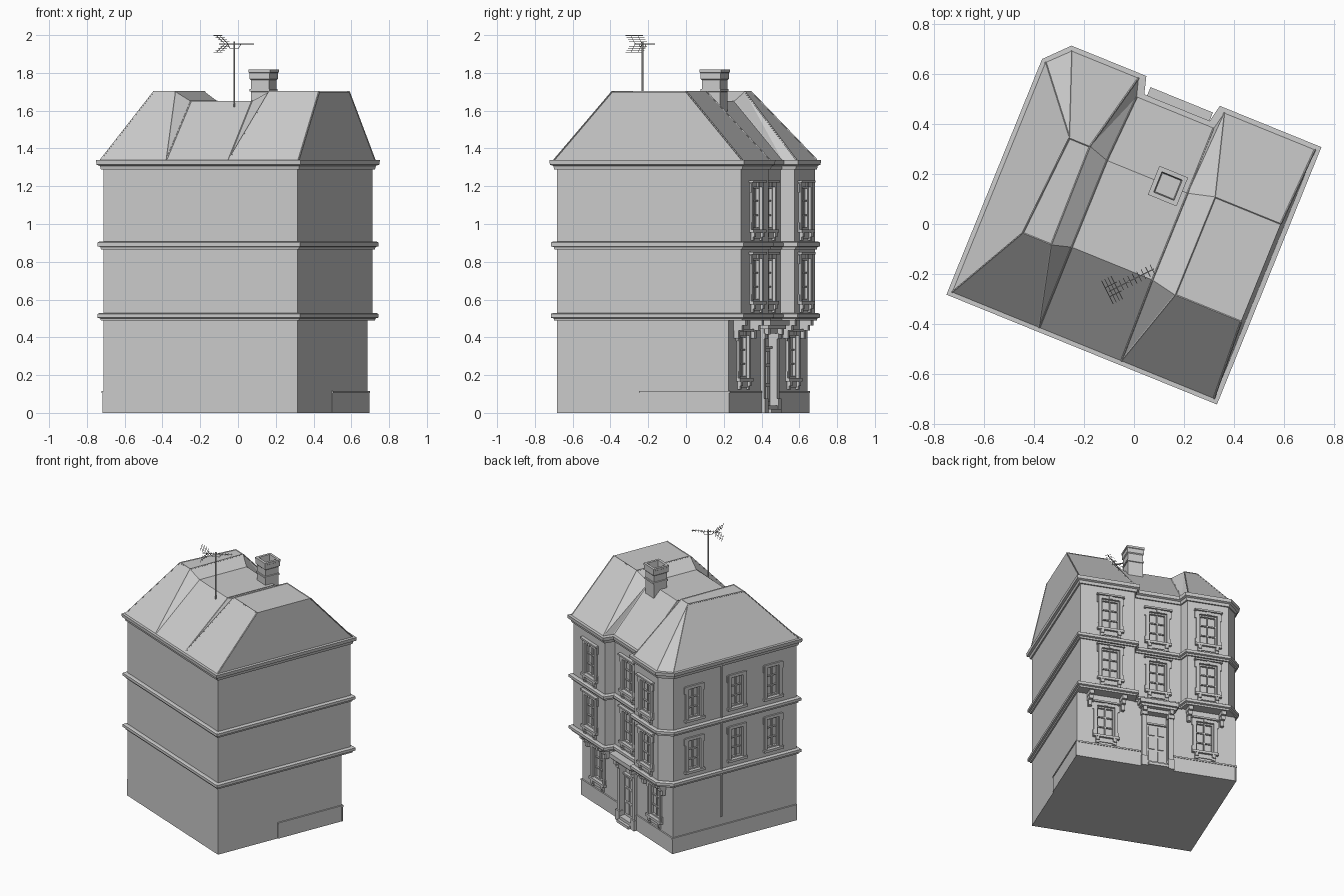
import bpy, bmesh, math
from mathutils import Vector, Matrix

if "Cube" in bpy.data.objects:
    bpy.data.objects.remove(bpy.data.objects["Cube"])

TURN = math.radians(-22.1)          # the house stands turned on its plot


def finish(name, bm, turn=TURN, normals=True):
    if normals:
        bmesh.ops.recalc_face_normals(bm, faces=bm.faces)
    me = bpy.data.meshes.new(name)
    bm.to_mesh(me)
    bm.free()
    ob = bpy.data.objects.new(name, me)
    ob.rotation_euler.z = turn
    bpy.context.collection.objects.link(ob)
    return ob


def offset(outline, d):
    # mitred outward offset of a counter-clockwise outline
    pts = [Vector(p) for p in outline]
    out = []
    for i, p in enumerate(pts):
        e1 = (p - pts[i - 1]).normalized()
        e2 = (pts[(i + 1) % len(pts)] - p).normalized()
        n1, n2 = Vector((e1.y, -e1.x)), Vector((e2.y, -e2.x))
        out.append(p + (n1 + n2) * d / (1 + n1.dot(n2)))
    return out


def sweep(name, outline, profile, caps=False):
    # profile: (outward offset, z) pairs carried round the outline
    bm = bmesh.new()
    rows = [[bm.verts.new((p.x, p.y, z)) for p in offset(outline, d)] for d, z in profile]
    n = len(outline)
    for a, b in zip(rows, rows[1:]):
        for i in range(n):
            j = (i + 1) % n
            bm.faces.new((a[i], a[j], b[j], b[i]))
    if caps:
        bm.faces.new(rows[0][::-1])
        bm.faces.new(rows[-1])
    return finish(name, bm, normals=caps)


def boxes(name, wall, items):
    # items: (a0, a1, d0, d1, z0, z1), a along the wall and d outwards
    ox, oy, ang = wall
    bm = bmesh.new()
    place = Matrix.Translation((ox, oy, 0)) @ Matrix.Rotation(math.radians(ang), 4, 'Z')
    for a0, a1, d0, d1, z0, z1 in items:
        m = (place @ Matrix.Translation(((a0 + a1) / 2, (d0 + d1) / 2, (z0 + z1) / 2))
             @ Matrix.Diagonal((a1 - a0, d1 - d0, z1 - z0, 1)))
        bmesh.ops.create_cube(bm, size=1, matrix=m)
    return finish(name, bm)


def rod(bm, p, q, r, sides=6):
    p, q = Vector(p), Vector(q)
    m = Matrix.Translation((p + q) / 2) @ (q - p).to_track_quat('Z', 'Y').to_matrix().to_4x4()
    bmesh.ops.create_cone(bm, cap_ends=True, segments=sides, radius1=r, radius2=r,
                          depth=(q - p).length, matrix=m)


# Wall planes: origin and turn
BAY, FRONT = (0, .538, 0), (0, .467, 0)
LEFT, RIGHT = (-.56, 0, 90), (.55, 0, -90)

GROUND = [(-.56, -.515), (.55, -.515), (.55, .467), (-.56, .467)]
UPPER = [(-.56, -.515), (.55, -.515), (.55, .538), (.165, .538), (.15, .467),
         (-.18, .467), (-.2, .538), (-.488, .538), (-.56, .462)]

# Walls
ground_walls = sweep("ground_floor_walls", GROUND, [(0, 0), (0, .5)], True)
upper_walls = sweep("upper_floor_walls", UPPER, [(0, .492), (0, 1.325)], True)

# String courses and eaves cornice
for name, z in (("first_floor_cornice", .488), ("second_floor_cornice", .866)):
    sweep(name, UPPER, [(-.004, z), (.010, z), (.012, z + .012), (.024, z + .016),
                        (.024, z + .036), (.016, z + .041), (-.004, z + .041)])
sweep("eaves_cornice", UPPER, [(-.004, 1.288), (.010, 1.288), (.014, 1.308), (.028, 1.314),
                               (.030, 1.338), (-.02, 1.340)])

# Windows: surround, hood, sill on brackets, glazing bars; the opening is cut into the wall
openings = {}


def window(name, wall, a, z, w, h, fancy=True):
    x, j = w / 2, .022
    t = z + h
    parts = [(a - x - j, a - x, -.01, .012, z, t), (a + x, a + x + j, -.01, .012, z, t),
             (a - x - j, a + x + j, -.01, .012, t, t + j),
             (a - x - j - .008, a + x + j + .008, -.01, .022, z - .018, z)]
    for s in (-1, 1):
        c = a + s * (x + j)
        parts.append((c - .009, c + .009, -.01, .009, t - .03, t + j - .004))
        if fancy:
            b = a + s * (x - .002)
            parts += [(b - .012, b + .012, -.01, .020, z - .042, z - .018),
                      (b - .012, b + .012, -.01, .012, z - .06, z - .042),
                      (c - .007, c + .007, -.01, .009, z, z + .035)]
    if fancy:
        parts += [(a - x - .034, a + x + .034, -.01, .024, t + j, t + j + .012),
                  (a - .012, a + .012, -.01, .018, t, t + j),
                  (a - x + .01, a + x - .01, -.01, .006, z - .05, z - .018)]
    f = .01
    parts += [(a - x, a - x + f, -.021, -.004, z, t), (a + x - f, a + x, -.021, -.004, z, t),
              (a - x, a + x, -.021, -.004, z, z + f), (a - x, a + x, -.021, -.004, t - f, t),
              (a - .004, a + .004, -.021, -.009, z, t)]
    for k in (1, 2):
        zk = z + h * k / 3
        parts.append((a - x, a + x, -.021, -.009, zk - .004, zk + .004))
    boxes(name, wall, parts)
    openings.setdefault(wall, []).append((a - x, a + x, -.02, .04, z, t))


for a, side in ((.35, "right"), (-.345, "left")):
    window(f"ground_window_{side}", FRONT, a, .185, .125, .225)
    # Scrolled consoles carrying the overhanging bay
    for k, s in enumerate((-1, 1)):
        c = a + s * .115
        boxes(f"bay_console_{side}_{k}", FRONT,
              [(c - .016, c + .016, -.005, .068, .462, .495), (c - .014, c + .014, -.005, .048, .435, .462),
               (c - .012, c + .012, -.005, .026, .395, .435)])
for floor, z in (("first", .592), ("second", .972)):
    for a, side, wall in ((.34, "right", BAY), (-.015, "middle", FRONT), (-.345, "left", BAY)):
        window(f"{floor}_floor_{side}_window", wall, a, z, .125, .225)
    for k, a in enumerate((.30, -.04, -.327)):
        window(f"{floor}_floor_side_window_{k}", LEFT, a, z - .01, .095, .22, False)

# Door: opening, leaf with panels, pilasters, canopy and steps
D = -.01
openings[FRONT].append((D - .075, D + .075, -.03, .04, .04, .42))
panels = [(D - .073, D + .073, -.032, -.02, .04, .34), (D - .075, D + .075, -.032, -.008, .34, .352)]
for s in (-1, 1):
    c = D + s * .033
    for z0, z1 in ((.06, .14), (.155, .245), (.26, .325)):
        panels.append((c - .022, c + .022, -.022, -.014, z0, z1))
boxes("front_door", FRONT, panels)
surround = [(D - .125, D + .125, -.01, .05, .445, .462), (D - .135, D + .135, -.01, .066, .462, .492),
            (D - .11, D + .11, -.01, .02, .42, .445)]
for s in (-1, 1):
    c = D + s * .093
    surround += [(c - .022, c + .022, -.01, .028, 0, .075), (c - .016, c + .016, -.01, .018, .075, .39),
                 (c - .021, c + .021, -.01, .028, .39, .42), (c - .014, c + .014, -.01, .045, .415, .447)]
boxes("door_surround", FRONT, surround)
boxes("door_steps", FRONT, [(D - .071, D + .071, -.02, .045, 0, .02), (D - .071, D + .071, -.03, .024, .02, .04)])

# Cut the openings
for k, (wall, items) in enumerate(openings.items()):
    cutter = boxes(f"opening_cutter_{k}", wall, items)
    cutter.hide_render = True
    cutter.hide_set(True)
    for body in (ground_walls, upper_walls):
        if body is ground_walls and wall != FRONT:
            continue
        mod = body.modifiers.new("openings", 'BOOLEAN')
        mod.operation, mod.solver, mod.object = 'DIFFERENCE', 'EXACT', cutter


# Plinth along the street sides
def plinth(name, wall, a0, a1):
    boxes(name, wall, [(a0, a1, -.003, .006, 0, .106), (a0, a1, -.003, .010, .106, .117)])


plinth("plinth_front_left", FRONT, -.568, D - .115)
plinth("plinth_front_right", FRONT, D + .115, .558)
plinth("plinth_left", LEFT, -.515, .475)
plinth("plinth_right", RIGHT, -.475, .04)

# Downpipe on the side wall
bm = bmesh.new()
rod(bm, (-.568, .086, .18), (-.568, .086, 1.30), .007, 8)
finish("downpipe", bm)

# Roof: two raised flat-topped blocks with a lower middle
E, T, M = 1.339, 1.70, 1.65
P = dict(A=(-.572, -.527, E), S=(-.196, -.527, E), U=(.16, -.527, E), B=(.56, -.527, E),
         C=(.56, .548, E), D=(.168, .548, E), e=(.152, .476, E), F=(-.182, .476, E),
         G=(-.203, .548, E), H=(-.492, .548, E), I=(-.572, .466, E),
         a=(-.40, -.202, T), b=(-.37, .222, T), c=(-.28, .222, T), d=(-.275, -.202, T),
         m=(-.197, -.18, M), n=(-.197, .195, M), o=(.153, .195, M), p=(.153, -.18, M),
         q=(.26, -.202, T), r=(.545, -.202, T), s=(.545, .223, T), t=(.26, .223, T))
bm = bmesh.new()
V = {k: bm.verts.new(co) for k, co in P.items()}
for f in ("ASda Iaba HbI HGcb adcb Smd dmnc cnF cFG SUpm mpon noeF Uqp pqto otD oDe "
          "UBrq qrst tsCD BCsr").replace("Iaba", "AabI").split():
    bm.faces.new([V[k] for k in f])
finish("roof", bm)

# Ridge and hip rolls
bm = bmesh.new()
for x, y in ("Aa", "ab", "bI", "bH", "bc", "cd", "ad", "Sd", "Sm", "cG", "nF", "Up", "Uq", "qt",
             "tD", "oe", "qr", "ts", "rB", "sC", "mn", "op"):
    rod(bm, P[x], P[y], .004, 4)
finish("roof_rolls", bm)

# Chimney with a band and hollow top
CX, CY = .069, .192
square = [(CX - .052, CY - .052), (CX + .052, CY - .052), (CX + .052, CY + .052), (CX - .052, CY + .052)]
sweep("chimney", square, [(0, 1.56), (0, 1.70), (.005, 1.702), (.005, 1.714), (0, 1.716), (0, 1.762),
                          (.006, 1.768), (.006, 1.80), (.010, 1.803), (.010, 1.817),
                          (-.008, 1.817), (-.012, 1.77)], True)

# Aerial: mast, boom, short cross rods and a V-shaped reflector
bm = bmesh.new()
along, across = Vector((.894, .447, 0)), Vector((-.447, .894, 0))
top = Vector((-.02, -.23, 1.953))
rod(bm, (-.02, -.23, 1.62), top + Vector((0, 0, .012)), .0045)
rod(bm, top - along * .09, top + along * .112, .0025)
for k in range(8):
    c = top + along * (-.035 + .02 * k)
    rod(bm, c - across * .022, c + across * .022, .0015, 4)
for s in (-1, 1):
    for k in range(4):
        c = top - along * (.055 + .014 * k) + Vector((0, 0, s * .0112 * (k + 1)))
        rod(bm, c - across * .052, c + across * .052, .0015, 4)
    for w in (-.02, .02):
        c = top - along * .045 + across * w
        rod(bm, c, c - along * .052 + Vector((0, 0, s * .045)), .0015, 4)
    rod(bm, top + along * s * .04, top + along * s * .025 - Vector((0, 0, .022)), .002, 4)
rod(bm, top - along * .025 - Vector((0, 0, .022)), top + along * .025 - Vector((0, 0, .022)), .002, 4)
finish("aerial", bm, 0)
